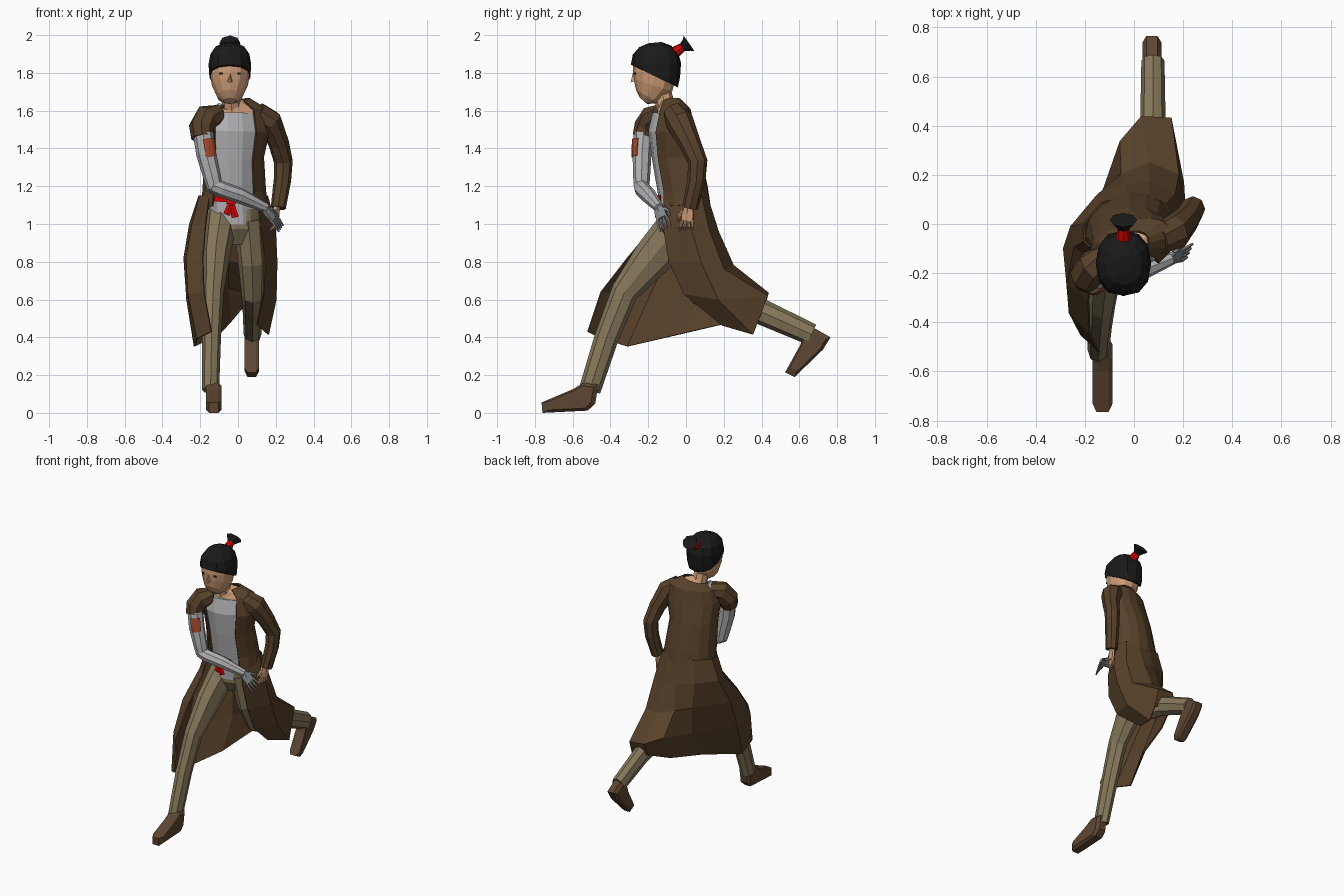
import bpy, bmesh, math
from mathutils import Vector, Matrix


def material(name, r, g, b):
    m = bpy.data.materials.new(name)
    m.diffuse_color = [(c / 255) ** 2.2 for c in (r, g, b)] + [1]
    return m


COAT = material("coat brown", 88, 67, 46)
TROUSER = material("trouser khaki", 134, 121, 92)
SHOE = material("shoe brown", 94, 72, 54)
SKIN = material("skin", 206, 156, 118)
HAIR = material("hair black", 32, 32, 32)
RED = material("red cloth", 212, 10, 10)
SHIRT = material("shirt grey", 178, 178, 180)
METAL = material("hand grey", 130, 133, 136)
PATCH = material("rust patch", 165, 76, 46)


def finish(name, bm, mat, thick=0):
    bmesh.ops.recalc_face_normals(bm, faces=bm.faces[:])
    me = bpy.data.meshes.new(name)
    bm.to_mesh(me)
    bm.free()
    me.materials.append(mat)
    ob = bpy.data.objects.new(name, me)
    bpy.context.collection.objects.link(ob)
    if thick:
        mod = ob.modifiers.new("thickness", "SOLIDIFY")
        mod.thickness = thick
        mod.offset = 0
    return ob


def grid(name, rows, mat, closed=False, thick=0):
    """Skin a list of equal-length point rows."""
    bm = bmesh.new()
    vs = [[bm.verts.new(p) for p in r] for r in rows]
    n = len(rows[0])
    for a, b in zip(vs, vs[1:]):
        for i in range(n if closed else n - 1):
            j = (i + 1) % n
            bm.faces.new((a[i], a[j], b[j], b[i]))
    if closed:
        bm.faces.new(vs[0])
        bm.faces.new(vs[-1])
    return finish(name, bm, mat, thick)


def loft(name, stations, mat, sides=8, ref=(1, 0, 0), arc=None, thick=0, power=1.0):
    """Elliptical sections (x, y, z, a, b) along a path; angle 0 is the front on upward paths.
    A power below 1 makes the section boxier."""
    cs = [Vector(s[:3]) for s in stations]
    sq = lambda t: math.copysign(abs(t) ** power, t) if abs(t) > 1e-6 else 0
    rows = []
    for i, s in enumerate(stations):
        t = (cs[min(i + 1, len(cs) - 1)] - cs[max(i - 1, 0)]).normalized()
        u = Vector(ref)
        u = (u - t * u.dot(t)).normalized()
        v = u.cross(t)
        if arc:
            ang = [math.radians(arc[0] + (arc[1] - arc[0]) * k / sides) for k in range(sides + 1)]
        else:
            ang = [2 * math.pi * k / sides for k in range(sides)]
        rows.append([cs[i] + u * s[3] * sq(math.sin(a)) + v * s[-1] * sq(math.cos(a)) for a in ang])
    return grid(name, rows, mat, arc is None, thick)


def box(name, loc, size, mat, rot_z=0.0):
    bm = bmesh.new()
    bmesh.ops.create_cube(bm, size=1)
    m = Matrix.Translation(loc) @ Matrix.Rotation(rot_z, 4, 'Z') @ Matrix.Diagonal((*size, 1))
    bmesh.ops.transform(bm, matrix=m, verts=bm.verts[:])
    return finish(name, bm, mat)


def shoe(name, profile, x, w, mat):
    """Side profile (y, z) widened in x, narrower at the edges."""
    cy = sum(p[0] for p in profile) / len(profile)
    cz = sum(p[1] for p in profile) / len(profile)
    rows = []
    for dx, k in ((-w, .8), (-w * .6, 1), (w * .6, 1), (w, .8)):
        rows.append([(x + dx, cy + (y - cy) * k, cz + (z - cz) * k) for y, z in profile])
    return grid(name, rows, mat, closed=True)


def hand(name, wrist, direction, spread, curl, mat):
    w, d, s, c = Vector(wrist), Vector(direction).normalized(), Vector(spread).normalized(), Vector(curl)
    loft(name + "_palm", [(*w, .026, .02), (*(w + d * .035), .036, .017), (*(w + d * .075), .036, .013)],
         mat, 6, ref=s)
    for i in range(4):
        p = w + d * .07 + s * (i - 1.5) * .018
        q = p + d * .035 + s * (i - 1.5) * .004
        r = q + d * .024 + c * .025
        loft(f"{name}_finger_{i + 1}", [(*p, .009, .009), (*q, .008, .008), (*r, .005, .005)], mat, 5, ref=s)
    p = w + d * .02 + s * .028
    loft(name + "_thumb", [(*p, .011, .011), (*(p + d * .03 + s * .02), .009, .009),
                           (*(p + d * .055 + s * .022 + c * .01), .005, .005)], mat, 5, ref=s)


# Legs and shoes
loft("front_trouser_leg", [(-.085, -.01, 1.03, .085, .11), (-.115, -.17, .83, .072, .105),
     (-.13, -.325, .64, .055, .072), (-.14, -.42, .4, .05, .064), (-.145, -.51, .12, .045, .058)], TROUSER)
loft("rear_trouser_leg", [(.055, -.01, 1.03, .08, .11), (.075, .03, .8, .075, .105), (.08, .09, .63, .062, .075),
     (.08, .2, .585, .058, .075), (.077, .4, .535, .052, .068), (.077, .665, .415, .047, .058)], TROUSER)
loft("trouser_seat", [(-.02, 0, .9, .1, .08), (-.02, -.01, .98, .15, .12), (-.02, -.01, 1.08, .145, .125)], TROUSER, 10)
shoe("front_shoe", [(-.765, .055), (-.76, 0), (-.52, .012), (-.48, .05), (-.465, .15), (-.54, .16), (-.6, .125)],
     -.128, .041, SHOE)
shoe("rear_shoe", [(.66, .46), (.765, .4), (.725, .335), (.575, .19), (.525, .215), (.605, .36), (.62, .41)],
     .073, .038, SHOE)

# Torso, turned so that one shoulder leads
TURN = (math.cos(.38), math.sin(.38), 0)
loft("shirt", [(-.02, -.01, 1.01, .135, .125), (-.02, -.025, 1.15, .14, .118), (-.02, -.065, 1.36, .14, .112),
     (-.01, -.09, 1.5, .16, .1), (-.01, -.085, 1.585, .15, .08)], SHIRT, 12, TURN)
loft("upper_chest", [(-.01, -.088, 1.57, .15, .074), (-.02, -.093, 1.61, .1, .058),
     (-.035, -.11, 1.645, .045, .042)], SKIN, 10, TURN)
loft("neck", [(-.032, -.1, 1.6, .052, .05), (-.042, -.145, 1.75, .05, .052)], SKIN, 8)
loft("shirt_shoulder", [(-.14, -.14, 1.585, .035, .018), (-.1, -.115, 1.628, .035, .012)], SHIRT, 6, (0, 1, 0))
loft("coat_body", [(-.02, -.02, 1.1, .178, .14), (-.02, -.025, 1.18, .168, .132), (-.02, -.06, 1.36, .157, .126),
     (-.005, -.085, 1.5, .178, .114), (-.005, -.08, 1.6, .16, .088), (-.015, -.085, 1.645, .08, .05)],
     COAT, 12, TURN, arc=(22, 302), thick=.01)

# Belt across the front with knot and hanging tails
loft("belt", [(-.02, -.02, 1.125, .148, .13), (-.02, -.022, 1.158, .148, .129)], RED, 5, TURN, arc=(-80, 5), thick=.006)
box("belt_knot", (-.035, -.155, 1.125), (.05, .03, .04), RED)
for i, (x, z) in enumerate(((-.06, 1.05), (-.015, 1.035))):
    loft(f"belt_tail_{i + 1}", [(-.035, -.155, 1.12, .013, .006), (x, -.158, z, .019, .005)], RED, 4)

# Coat skirt: columns from the leading front edge, round the back, to the trailing front edge
skirt = [
    [(-.15, -.12, 1.15), (-.17, -.16, 1.0), (-.185, -.31, .82), (-.18, -.45, .64), (-.14, -.52, .43)],
    [(-.2, -.07, 1.15), (-.24, -.09, 1.0), (-.272, -.24, .82), (-.262, -.36, .63), (-.215, -.45, .395)],
    [(-.205, .0, 1.15), (-.255, -.01, 1.0), (-.285, -.1, .82), (-.27, -.2, .6), (-.23, -.31, .352)],
    [(-.13, .085, 1.15), (-.15, .115, 1.0), (-.13, .12, .82), (-.11, .09, .62), (-.1, -.04, .415)],
    [(-.03, .11, 1.15), (-.03, .16, .98), (-.05, .2, .81), (-.055, .335, .665), (-.04, .24, .48)],
    [(.06, .11, 1.15), (.06, .17, .96), (.06, .25, .78), (.03, .435, .635), (.02, .41, .55)],
    [(.13, .08, 1.15), (.165, .12, .97), (.18, .2, .76), (.15, .43, .62), (.145, .39, .51)],
    [(.155, .02, 1.15), (.195, .02, 1.0), (.205, .08, .8), (.2, .17, .6), (.16, .355, .415)],
    [(.1, -.1, 1.15), (.12, -.12, .98), (.14, -.09, .8), (.135, -.01, .63), (.1, .19, .465)],
]
grid("coat_skirt", skirt, COAT, thick=.008)

# Trailing arm in a full sleeve
loft("long_sleeve", [(.1, -.06, 1.585, .065, .062), (.165, -.035, 1.545, .068, .075), (.215, .02, 1.43, .055, .058),
     (.24, .062, 1.33, .05, .052), (.235, .055, 1.23, .046, .048), (.213, .022, 1.085, .04, .042)], COAT, 8)
hand("bare_hand", (.205, .015, 1.09), (-.06, -.12, -1), (-.3, -1, 0), (-.9, 0, 0), SKIN)

# Leading arm: torn short sleeve, grey arm with patch, grey hand
loft("short_sleeve", [(-.1, -.13, 1.58, .055, .055), (-.165, -.175, 1.562, .073, .07), (-.195, -.205, 1.51, .066, .072),
     (-.19, -.225, 1.455, .058, .06)], COAT, 8)
loft("grey_upper_arm", [(-.122, -.235, 1.19, .042, .04), (-.137, -.235, 1.25, .047, .045),
     (-.168, -.233, 1.37, .053, .05), (-.185, -.225, 1.48, .054, .052)], SHIRT, 8)
loft("grey_forearm", [(-.135, -.238, 1.205, .04, .04), (-.09, -.232, 1.185, .043, .043), (.01, -.198, 1.15, .042, .042),
     (.15, -.142, 1.085, .026, .026)], SHIRT, 8, ref=(0, 0, 1))
loft("arm_patch", [(-.163, -.234, 1.352, .055, .052), (-.171, -.232, 1.395, .058, .055),
     (-.179, -.228, 1.445, .058, .056)], PATCH, 3, arc=(-6, 62), thick=.004)
hand("grey_hand", (.14, -.143, 1.085), (.65, .22, -.75), (.35, .85, .5), (.2, .3, -.6), METAL)

# Head with face details
HX = -.043
loft("head", [(HX, -.225, 1.652, .035, .025), (HX, -.205, 1.675, .068, .07), (HX, -.175, 1.735, .096, .107),
     (HX, -.165, 1.8, .106, .116), (HX, -.165, 1.88, .1, .112), (HX, -.165, 1.93, .06, .07)], SKIN, 12, power=.9)
grid("nose", [[(HX - .014, -.268, 1.756), (HX + .014, -.268, 1.756), (HX, -.272, 1.8)],
              [(HX - .005, -.293, 1.75), (HX + .005, -.293, 1.75), (HX, -.282, 1.8)]], SKIN, closed=True)
for side, s in (("right", -1), ("left", 1)):
    box(side + "_eye", (HX + s * .048, -.269, 1.797), (.017, .009, .012), HAIR, s * .3)

# Hair cap cut on a slope, high at the brow and low at the nape
cap = loft("hair_cap", [(HX, -.15, 1.69, .092, .1), (HX, -.153, 1.77, .108, .122), (HX, -.16, 1.845, .113, .134),
           (HX, -.162, 1.9, .103, .12), (HX, -.163, 1.94, .075, .085), (HX, -.165, 1.96, .03, .035)],
           HAIR, 12, power=.85)
bm = bmesh.new()
bm.from_mesh(cap.data)
bmesh.ops.bisect_plane(bm, geom=bm.verts[:] + bm.edges[:] + bm.faces[:], plane_co=(HX, -.29, 1.842),
                       plane_no=(0, -.48, -1), clear_outer=True)
bmesh.ops.holes_fill(bm, edges=[e for e in bm.edges if e.is_boundary], sides=0)
bmesh.ops.recalc_face_normals(bm, faces=bm.faces[:])
bm.to_mesh(cap.data)
bm.free()

# Topknot
loft("hair_tie", [(HX, -.08, 1.895, .036, .036), (HX, -.012, 1.94, .022, .022)], RED, 8)
loft("hair_tuft", [(HX, -.025, 1.932, .02, .02), (HX, .003, 1.948, .045, .036), (HX, .016, 1.957, .056, .05)],
     HAIR, 8)
